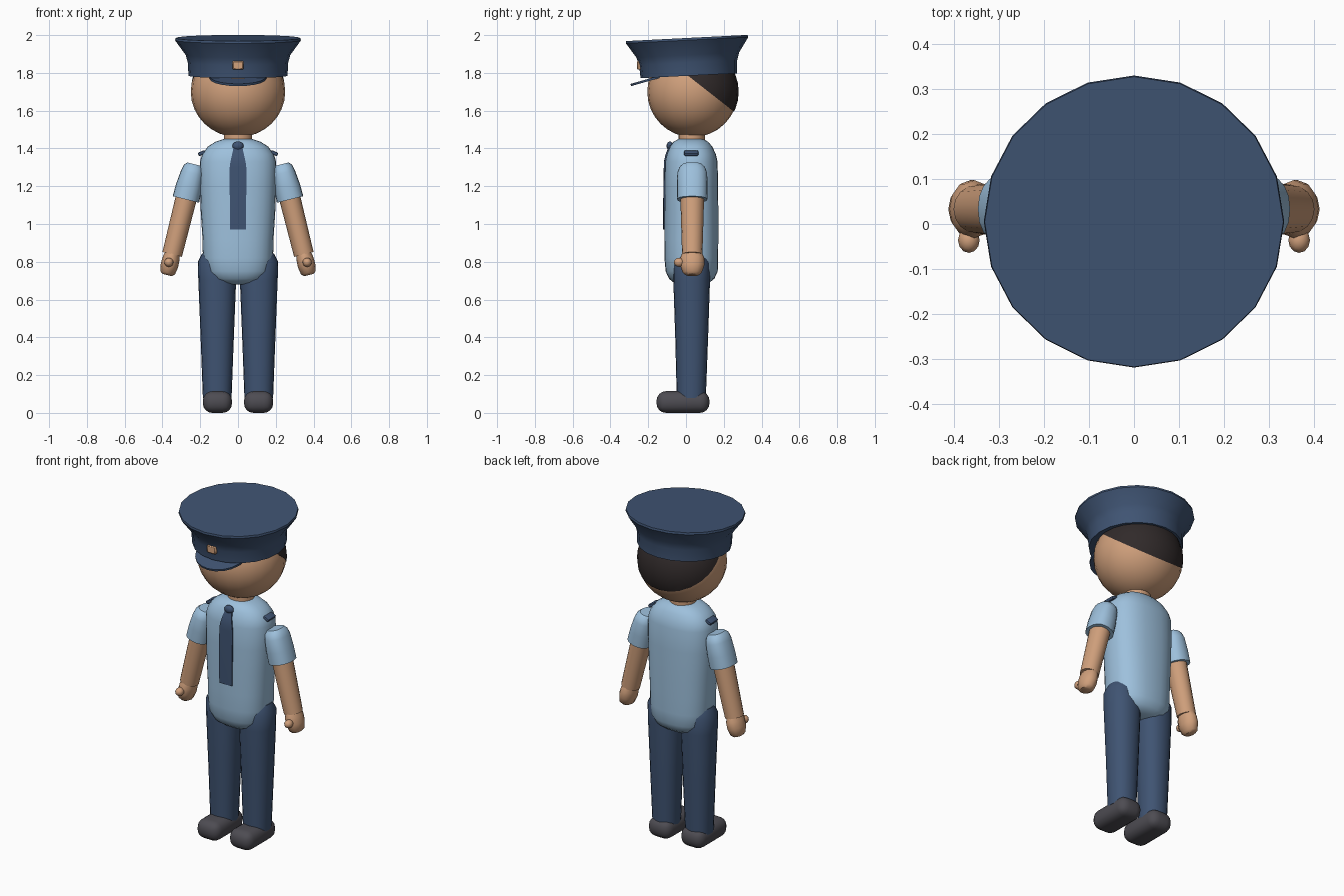
import bpy, bmesh, math
from mathutils import Matrix, Vector

if "Cube" in bpy.data.objects:
    bpy.data.objects.remove(bpy.data.objects["Cube"])


def material(name, rgb):
    m = bpy.data.materials.new(name)
    m.diffuse_color = (*rgb, 1)
    m.use_nodes = True
    m.node_tree.nodes["Principled BSDF"].inputs["Base Color"].default_value = m.diffuse_color
    return m


NAVY = material("navy cloth", (0.05, 0.088, 0.17))
SHIRT = material("light blue cloth", (0.34, 0.53, 0.72))
SKIN = material("skin", (0.63, 0.35, 0.2))
HAIR = material("dark hair", (0.03, 0.023, 0.023))
SHOE = material("charcoal leather", (0.075, 0.072, 0.085))
GOLD = material("badge copper", (0.65, 0.36, 0.2))


def finish(name, bm, mat, matrix=Matrix(), angle=40):
    bm.transform(matrix)
    bmesh.ops.recalc_face_normals(bm, faces=bm.faces[:])
    mesh = bpy.data.meshes.new(name)
    bm.to_mesh(mesh)
    bm.free()
    mesh.materials.append(mat)
    ob = bpy.data.objects.new(name, mesh)
    bpy.context.collection.objects.link(ob)
    bpy.ops.object.select_all(action='DESELECT')
    ob.select_set(True)
    bpy.context.view_layer.objects.active = ob
    bpy.ops.object.shade_smooth_by_angle(angle=math.radians(angle))
    return ob


def loft(name, rings, mat, sides=20, power=2.0, matrix=Matrix(), angle=40):
    """Closed stack of superellipse rings given as (z, rx, ry, cy)."""
    bm = bmesh.new()
    loops = []
    for z, rx, ry, cy in rings:
        loop = []
        for i in range(sides):
            a = 2 * math.pi * i / sides
            c, s = math.cos(a), math.sin(a)
            x = math.copysign(abs(c) ** (2 / power), c) * rx
            y = math.copysign(abs(s) ** (2 / power), s) * ry + cy
            loop.append(bm.verts.new((x, y, z)))
        loops.append(loop)
    for lo, hi in zip(loops, loops[1:]):
        for i in range(sides):
            j = (i + 1) % sides
            bm.faces.new((lo[i], lo[j], hi[j], hi[i]))
    bm.faces.new(loops[0][::-1])
    bm.faces.new(loops[-1])
    return finish(name, bm, mat, matrix, angle)


def ball(name, loc, radii, mat, seg=24, rings=16, cut=None):
    bm = bmesh.new()
    bmesh.ops.create_uvsphere(bm, u_segments=seg, v_segments=rings, radius=1)
    bm.transform(Matrix.Translation(loc) @ Matrix.Diagonal((*radii, 1)))
    if cut:
        bmesh.ops.bisect_plane(bm, geom=bm.verts[:] + bm.edges[:] + bm.faces[:],
                               plane_co=cut[0], plane_no=cut[1], clear_inner=True)
        bmesh.ops.holes_fill(bm, edges=[e for e in bm.edges if e.is_boundary])
    return finish(name, bm, mat)


def rounded_box(name, size, bevel, mat, matrix, segments=3):
    bm = bmesh.new()
    bmesh.ops.create_cube(bm, size=1)
    bm.transform(Matrix.Diagonal((*size, 1)))
    bmesh.ops.bevel(bm, geom=bm.edges[:], offset=bevel, segments=segments,
                    profile=0.5, affect='EDGES')
    return finish(name, bm, mat, matrix)


# Head, hair and neck
HEAD = (0, 0.035, 1.70)
ball("head", HEAD, (0.25, 0.24, 0.24), SKIN)
ball("hair", HEAD, (0.253, 0.244, 0.243), HAIR,
     cut=(Vector((0, 0.03, 1.77)), Vector((0, 0.18, 0.23))))
loft("neck", [(1.40, 0.075, 0.07, 0.03), (1.49, 0.075, 0.07, 0.03)], SKIN)

# Peaked cap, tipped slightly forward
tilt = Matrix.Translation((0, 0.015, 1.785)) @ Matrix.Rotation(math.radians(2.9), 4, 'X')
loft("cap", [(0, 0.262, 0.256, 0), (0.07, 0.266, 0.26, 0), (0.11, 0.277, 0.272, 0),
             (0.18, 0.328, 0.319, 0), (0.188, 0.333, 0.324, 0), (0.2, 0.331, 0.322, 0)],
     NAVY, matrix=tilt)
peak = Matrix.Translation((0, -0.155, 1.775)) @ Matrix.Rotation(math.radians(16), 4, 'X')
loft("cap_peak", [(-0.006, 0.15, 0.143, 0), (0.006, 0.15, 0.143, 0)], NAVY, matrix=peak)
rounded_box("cap_badge", (0.058, 0.025, 0.046), 0.005, GOLD,
            Matrix.Translation((0, -0.247, 1.84)), 1)

# Shirt body
TORSO_POWER = 2.4
TORSO = [(0.68, 0.07, 0.06, 0.03), (0.69, 0.11, 0.095, 0.03), (0.71, 0.15, 0.12, 0.03),
         (0.75, 0.175, 0.138, 0.03), (0.82, 0.186, 0.142, 0.028), (0.92, 0.188, 0.143, 0.028),
         (1.06, 0.197, 0.143, 0.028), (1.20, 0.202, 0.142, 0.028), (1.33, 0.202, 0.139, 0.028),
         (1.37, 0.19, 0.13, 0.028), (1.41, 0.16, 0.112, 0.027), (1.435, 0.12, 0.092, 0.026),
         (1.45, 0.075, 0.065, 0.025)]
loft("shirt", TORSO, SHIRT, sides=28, power=TORSO_POWER)


def shirt_front(x, z):
    for a, b in zip(TORSO, TORSO[1:]):
        if a[0] <= z <= b[0]:
            t = (z - a[0]) / (b[0] - a[0])
            rx, ry, cy = (a[k] + (b[k] - a[k]) * t for k in (1, 2, 3))
            return cy - ry * (1 - abs(x / rx) ** TORSO_POWER) ** (1 / TORSO_POWER)


# Tie draped over the shirt front
bm = bmesh.new()
rows = []
for z, w in [(0.97, 0.042), (1.06, 0.043), (1.2, 0.044), (1.3, 0.044),
             (1.33, 0.04), (1.37, 0.031), (1.41, 0.022)]:
    outer = [bm.verts.new((x, shirt_front(x, z) - 0.006, z)) for x in (-w, 0, w)]
    inner = [bm.verts.new((x, shirt_front(x, z) + 0.01, z)) for x in (w, 0, -w)]
    rows.append(outer + inner)
for lo, hi in zip(rows, rows[1:]):
    for i in range(6):
        j = (i + 1) % 6
        bm.faces.new((lo[i], lo[j], hi[j], hi[i]))
bm.faces.new(rows[0])
bm.faces.new(rows[-1])
finish("tie", bm, NAVY)
ball("tie_knot", (0, -0.085, 1.413), (0.03, 0.018, 0.024), NAVY, 12, 8)

for side, s in (("left", 1), ("right", -1)):
    # Shoulder strap
    strap = Matrix.Translation((s * 0.192, 0.028, 1.375)) @ Matrix.Rotation(s * math.radians(25), 4, 'Y')
    rounded_box(side + "_shoulder_strap", (0.04, 0.076, 0.02), 0.008, NAVY, strap, 2)

    # Arm, swung outward around the sleeve opening
    arm = Matrix.Translation((s * 0.276, 0.033, 1.13)) @ Matrix.Rotation(-s * math.radians(14), 4, 'Y')
    loft(side + "_sleeve", [(0, 0.072, 0.08, 0), (0.07, 0.07, 0.081, 0), (0.145, 0.062, 0.079, 0),
                            (0.175, 0.055, 0.068, 0), (0.192, 0.04, 0.05, 0)],
         SHIRT, power=2.3, matrix=arm)
    loft(side + "_forearm", [(-0.3, 0.053, 0.054, 0), (0.05, 0.057, 0.064, 0)],
         SKIN, sides=16, matrix=arm)
    loft(side + "_hand", [(-0.412, 0.026, 0.035, 0), (-0.4, 0.04, 0.05, 0), (-0.36, 0.047, 0.064, 0),
                          (-0.32, 0.045, 0.064, 0), (-0.285, 0.036, 0.05, 0)],
         SKIN, sides=12, matrix=arm)
    ball(side + "_thumb", (s * 0.366, -0.036, 0.797), (0.024, 0.028, 0.024), SKIN, 12, 8)

    # Trouser leg, leaning slightly
    loft(side + "_trouser_leg", [(0.08, 0.076, 0.077, 0.028), (0.4, 0.088, 0.087, 0.03),
                                 (0.7, 0.1, 0.097, 0.03), (0.8, 0.103, 0.097, 0.03),
                                 (0.845, 0.08, 0.075, 0.03)],
         NAVY, power=2.2, matrix=Matrix.Translation((s * 0.11, 0, 0)))

    # Shoe
    rounded_box(side + "_shoe", (0.154, 0.28, 0.115), 0.05, SHOE,
                Matrix.Translation((s * 0.109, -0.016, 0.0575)), 4)
